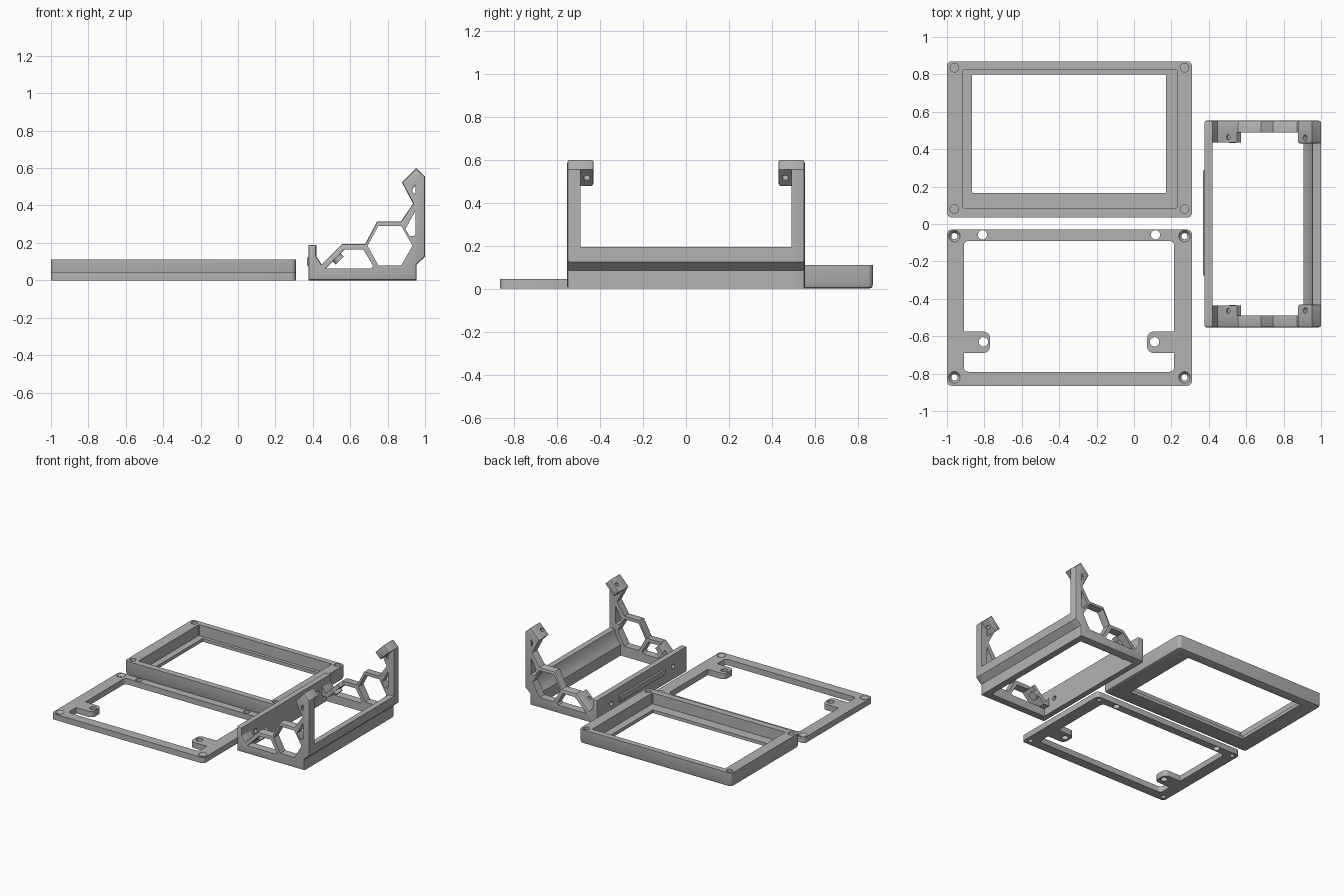
import bpy, bmesh, math
from mathutils import Vector, Matrix

if "Cube" in bpy.data.objects:
    bpy.data.objects.remove(bpy.data.objects["Cube"])

grey = bpy.data.materials.new("grey plastic")
grey.diffuse_color = (0.45, 0.45, 0.45, 1)
grey.use_nodes = True
grey.node_tree.nodes["Principled BSDF"].inputs["Base Color"].default_value = grey.diffuse_color


def rounded(x0, x1, y0, y1, r, n=4):
    """Rounded rectangle outline, counter-clockwise."""
    pts = []
    for cx, cy, a in ((x1 - r, y1 - r, 0), (x0 + r, y1 - r, 90),
                      (x0 + r, y0 + r, 180), (x1 - r, y0 + r, 270)):
        for i in range(n + 1):
            t = math.radians(a + 90 * i / n)
            pts.append((cx + r * math.cos(t), cy + r * math.sin(t)))
    return pts


def prism(name, pts, lo, hi, axis="z", chamfer=0, cap="lo"):
    """Extrude an outline along z (x, y points) or y (x, z points)."""
    def place(p, t):
        return (p[0], p[1], t) if axis == "z" else (p[0], t, p[1])
    bm = bmesh.new()
    a = [bm.verts.new(place(p, lo)) for p in pts]
    b = [bm.verts.new(place(p, hi)) for p in pts]
    low, high = bm.faces.new(a), bm.faces.new(b)
    for i in range(len(pts)):
        j = (i + 1) % len(pts)
        bm.faces.new((a[i], a[j], b[j], b[i]))
    bmesh.ops.recalc_face_normals(bm, faces=bm.faces)
    if chamfer:
        edges = (low if cap == "lo" else high).edges
        bmesh.ops.bevel(bm, geom=list(edges), offset=chamfer, segments=2,
                        profile=0.5, affect="EDGES")
    return finish(name, bm)


def finish(name, bm):
    me = bpy.data.meshes.new(name)
    bm.to_mesh(me)
    bm.free()
    me.materials.append(grey)
    ob = bpy.data.objects.new(name, me)
    bpy.context.collection.objects.link(ob)
    return ob


def rod(name, centre, r, length, direction=(0, 0, 1), r2=None):
    """Cylinder or cone centred on a point along a direction."""
    bm = bmesh.new()
    rot = Vector(direction).to_track_quat("Z", "Y").to_matrix().to_4x4()
    bmesh.ops.create_cone(bm, cap_ends=True, segments=24, radius1=r,
                          radius2=r if r2 is None else r2, depth=length,
                          matrix=Matrix.Translation(centre) @ rot)
    return finish(name, bm)


def combine(ob, tools, op="DIFFERENCE"):
    """Apply booleans, then drop the helpers."""
    for t in tools:
        m = ob.modifiers.new("cut", "BOOLEAN")
        m.operation, m.object, m.solver = op, t, "EXACT"
    deps = bpy.context.evaluated_depsgraph_get()
    me = bpy.data.meshes.new_from_object(ob.evaluated_get(deps))
    ob.modifiers.clear()
    ob.data = me
    for t in tools:
        bpy.data.objects.remove(t)
    return ob


def mirrored(ob):
    m = ob.modifiers.new("mirror", "MIRROR")
    m.use_axis = (False, True, False)
    return ob


# Display bezel: deep frame with a thin inner lip and blind screw holes
bezel = prism("bezel", rounded(-1, 0.31, 0.035, 0.87, 0.025), 0, 0.11, chamfer=0.018)
cuts = [prism("pocket", rounded(-0.915, 0.23, 0.085, 0.825, 0.004, 1), 0.025, 0.2),
        prism("window", rounded(-0.865, 0.17, 0.165, 0.80, 0.004, 1), -0.1, 0.2)]
cuts += [rod("hole", (x, y, 0.11), 0.023, 0.12) for x in (-0.96, 0.27) for y in (0.08, 0.835)]
combine(bezel, cuts)

# Back plate: flat frame with two mounting tabs
plate = prism("back_plate", rounded(-1, 0.31, -0.865, -0.03, 0.025), 0, 0.045)
combine(plate, [prism("opening", rounded(-0.91, 0.215, -0.79, -0.09, 0.025), -0.1, 0.1)])
combine(plate, [prism("tab", rounded(x0, x1, -0.69, -0.575, 0.035), 0, 0.045)
                for x0, x1 in ((-0.96, -0.77), (0.07, 0.265))], "UNION")
cuts = [rod("hole", (x, y, 0), 0.025, 0.3)
        for x, y in ((-0.805, -0.63), (0.11, -0.63), (-0.81, -0.058), (0.115, -0.058))]
for x in (-0.96, 0.27):
    for y in (-0.82, -0.065):
        cuts += [rod("hole", (x, y, 0), 0.017, 0.3),
                 rod("sink", (x, y, 0.04), 0.017, 0.03, r2=0.038)]
combine(plate, cuts)

# Stand side panels with truss openings
outline = [(0.376, 0), (0.955, 0), (0.955, 0.085), (1, 0.125), (1, 0.555), (0.952, 0.6),
           (0.877, 0.523), (0.936, 0.41), (0.872, 0.315), (0.744, 0.315), (0.68, 0.195),
           (0.557, 0.195), (0.447, 0.085), (0.419, 0.128), (0.419, 0.19), (0.376, 0.19)]
side = prism("stand_side", outline, 0.49, 0.553, "y", 0.012, "hi")
openings = [
    [(0.468, 0.064), (0.569, 0.165), (0.67, 0.165), (0.723, 0.075), (0.712, 0.064)],
    [(0.693, 0.185), (0.75, 0.29), (0.873, 0.29), (0.933, 0.185), (0.873, 0.08), (0.75, 0.08)],
    [(0.948, 0.37), (0.948, 0.24), (0.918, 0.235), (0.895, 0.275)],
    [(0.948, 0.51), (0.948, 0.46), (0.932, 0.475), (0.932, 0.495)]]
combine(side, [prism("opening", o, 0.3, 0.7, "y") for o in openings])
mirrored(side)

# Upper and lower mounting lugs, both facing the tilted display
tilt = (1, 0, -1)
head = prism("upper_lug", [(0.877, 0.523), (0.952, 0.6), (1, 0.555), (0.922, 0.478)],
             0.43, 0.49, "y", 0.01)
mirrored(combine(head, [rod("hole", (0.937, 0.462, 0.539), 0.015, 0.3, tilt)]))

foot = prism("lower_lug", [(0.419, 0.128), (0.447, 0.085), (0.55, 0.188), (0.572, 0.166),
                           (0.466, 0.06), (0.419, 0.06)], 0.437, 0.49, "y")
mirrored(combine(foot, [rod("hole", (0.505, 0.465, 0.14), 0.014, 0.08, tilt)]))
mirrored(rod("screw_boss", (0.528, 0.465, 0.122), 0.031, 0.045, tilt))

# Stand front wall with cable holes and a raised rail
wall = prism("front_wall", [(0.376, 0), (0.419, 0), (0.419, 0.19), (0.376, 0.19)],
             -0.49, 0.49, "y")
combine(wall, [rod("hole", (0.4, y, 0.1), 0.018, 0.2, (1, 0, 0)) for y in (-0.38, 0.38)])
prism("front_rail", [(0.368, 0.08), (0.377, 0.072), (0.377, 0.125), (0.368, 0.117)],
      -0.275, 0.285, "y")

# Rear crossbar with an overhanging outer step and hollowed inner face
prism("rear_crossbar", [(0.905, 0), (0.955, 0), (0.955, 0.085), (1, 0.125), (1, 0.193),
                        (0.955, 0.193), (0.945, 0.15), (0.925, 0.11), (0.905, 0.085)],
      -0.49, 0.49, "y")

# Crisp edges with smooth round holes
for ob in list(bpy.context.scene.objects):
    bpy.context.view_layer.objects.active = ob
    bpy.ops.object.select_all(action="DESELECT")
    ob.select_set(True)
    bpy.ops.object.shade_smooth_by_angle(angle=math.radians(30))
